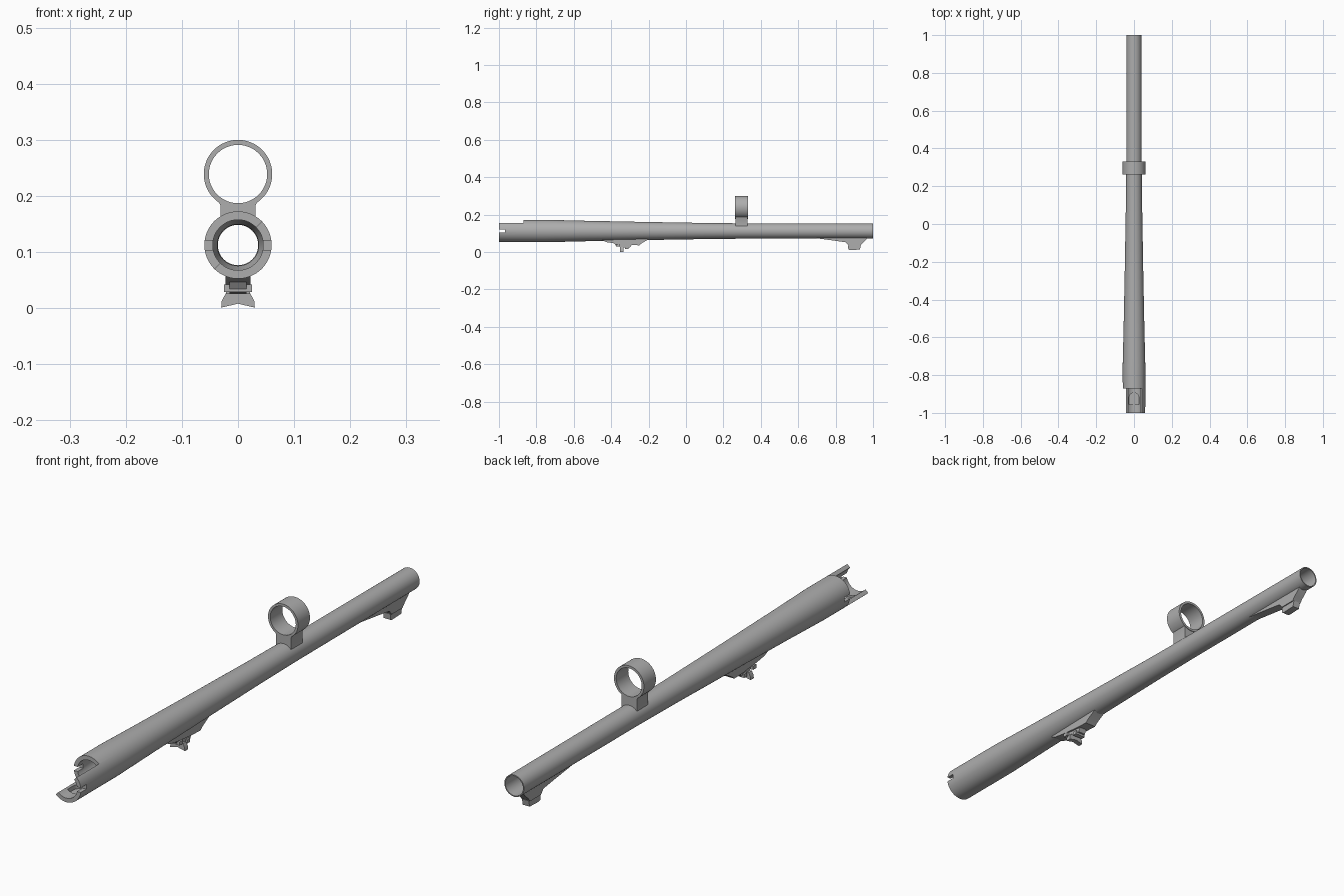
import bpy, bmesh, math
from mathutils import Matrix, Vector

if "Cube" in bpy.data.objects:
    bpy.data.objects.remove(bpy.data.objects["Cube"], do_unlink=True)

AXIS_Z = 0.1125
steel = bpy.data.materials.new("grey_steel")
steel.use_nodes = True
grey = (0.42, 0.42, 0.42, 1)
steel.diffuse_color = grey
steel.node_tree.nodes["Principled BSDF"].inputs["Base Color"].default_value = grey


def finish(name, bm):
    bmesh.ops.recalc_face_normals(bm, faces=bm.faces[:])
    mesh = bpy.data.meshes.new(name)
    bm.to_mesh(mesh)
    bm.free()
    obj = bpy.data.objects.new(name, mesh)
    obj.data.materials.append(steel)
    bpy.context.collection.objects.link(obj)
    return obj


def lathe(name, profile, z, segments=48):
    """Closed (y, radius) profile turned about a line along y."""
    bm = bmesh.new()
    rings = []
    for i in range(segments):
        a = 2 * math.pi * i / segments
        rings.append([bm.verts.new((r * math.cos(a), y, z + r * math.sin(a)))
                      for y, r in profile])
    n = len(profile)
    for i in range(segments):
        a, b = rings[i], rings[(i + 1) % segments]
        for j in range(n):
            k = (j + 1) % n
            bm.faces.new((a[j], a[k], b[k], b[j]))
    return finish(name, bm)


def extrude(name, points, depth, axis):
    """Outline in (y, z) swept along x, or in (x, z) swept along y."""
    bm = bmesh.new()
    lo, hi = depth
    place = (lambda p, d: (d, p[0], p[1])) if axis == "x" else (lambda p, d: (p[0], d, p[1]))
    a = [bm.verts.new(place(p, lo)) for p in points]
    b = [bm.verts.new(place(p, hi)) for p in points]
    bm.faces.new(a)
    bm.faces.new(b)
    for i in range(len(points)):
        k = (i + 1) % len(points)
        bm.faces.new((a[i], a[k], b[k], b[i]))
    return finish(name, bm)


def box(name, low, high):
    outline = [(low[1], low[2]), (high[1], low[2]), (high[1], high[2]), (low[1], high[2])]
    return extrude(name, outline, (low[0], high[0]), "x")


def cut(target, cutter):
    cutter.hide_render = True
    mod = target.modifiers.new("cut", "BOOLEAN")
    mod.operation = "DIFFERENCE"
    mod.solver = "EXACT"
    mod.object = cutter
    bpy.context.view_layer.objects.active = target
    bpy.ops.object.modifier_apply(modifier=mod.name)
    bpy.data.objects.remove(cutter, do_unlink=True)


# Tapered hollow barrel
barrel = lathe("barrel", [
    (-1, 0.06), (-0.75, 0.06), (-0.55, 0.055), (-0.25, 0.049), (0.1, 0.043),
    (0.3, 0.041), (1, 0.04), (1, 0.036), (-0.74, 0.037), (-0.76, 0.045), (-1, 0.045)], AXIS_Z)

# Open breech: the upper half on one side is cut away along a diagonal
opening = box("opening_cutter", (-0.2, -1.1, 0), (0.2, -0.87, 0.2))
opening.data.transform(Matrix.Translation((0, 0, AXIS_Z)) @ Matrix.Rotation(math.radians(-45), 4, "Y"))
cut(barrel, opening)

# Side notches
cut(barrel, box("left_notch_cutter", (0.04, -1.1, 0.104), (0.1, -0.968, 0.121)))
cut(barrel, box("right_notch_cutter", (-0.1, -0.9, 0.104), (-0.035, -0.838, 0.121)))

# Round-ended recess in the breech floor
arch = [(0.026 * math.cos(t * math.pi / 12), -0.92 + 0.026 * math.sin(t * math.pi / 12))
        for t in range(13)]
arch += [(-0.026, -0.955), (0.026, -0.955)]
recess = extrude("recess_cutter", arch, (0.06, 0.1), "y")
recess.data.transform(Matrix(((1, 0, 0, 0), (0, 0, 1, 0), (0, 1, 0, 0), (0, 0, 0, 1))))
recess.data.flip_normals()
cut(barrel, recess)

# Ring on top with its saddle
lathe("ring", [(0.262, 0.061), (0.332, 0.061), (0.332, 0.052), (0.262, 0.052)], 0.239)
saddle = extrude("ring_saddle", [
    (-0.031, 0.137), (0.031, 0.137), (0.031, 0.183), (0.04, 0.2),
    (-0.04, 0.2), (-0.031, 0.183)], (0.264, 0.33), "y")
cut(saddle, lathe("ring_cutter", [(0.2, 0.055), (0.4, 0.055), (0.4, 0.001), (0.2, 0.001)], 0.239))
cut(saddle, lathe("bore_cutter", [(0.2, 0.038), (0.4, 0.038), (0.4, 0.001), (0.2, 0.001)], AXIS_Z))

# Ramp and foot under the thin end
extrude("rear_ramp", [
    (0.68, 0.076), (0.8, 0.06), (0.855, 0.052), (0.87, 0.035), (0.932, 0.035),
    (0.945, 0.05), (0.965, 0.068), (0.97, 0.076)], (-0.018, 0.018), "x")
extrude("rear_foot", [
    (0.866, 0.036), (0.868, 0.014), (0.876, 0.011), (0.93, 0.013),
    (0.935, 0.036)], (-0.014, 0.014), "x")

# Mount under the barrel
extrude("mount_base", [
    (-0.45, 0.064), (-0.425, 0.053), (-0.38, 0.046), (-0.3, 0.038), (-0.25, 0.036),
    (-0.235, 0.048), (-0.2, 0.068), (-0.25, 0.072)], (-0.022, 0.022), "x")
extrude("mount_leaf", [
    (-0.385, 0.048), (-0.375, 0.034), (-0.35, 0.027), (-0.3, 0.023),
    (-0.29, 0.04)], (-0.015, 0.015), "x")
lathe_pin = box("mount_pin", (-0.025, -0.375, 0.029), (0.025, -0.355, 0.042))
extrude("mount_blade", [
    (-0.03, 0.001), (0, 0.008), (0.03, 0.001), (0.029, 0.013), (0.022, 0.026),
    (-0.022, 0.026), (-0.029, 0.013)], (-0.352, -0.333), "y")
box("mount_slider", (-0.021, -0.325, 0.016), (0.021, -0.308, 0.03))

# Smooth shading with crisp edges
for obj in bpy.context.scene.objects:
    obj.select_set(obj.type == "MESH" and steel.name in obj.data.materials)
bpy.context.view_layer.objects.active = barrel
bpy.ops.object.shade_smooth_by_angle(angle=math.radians(30))
